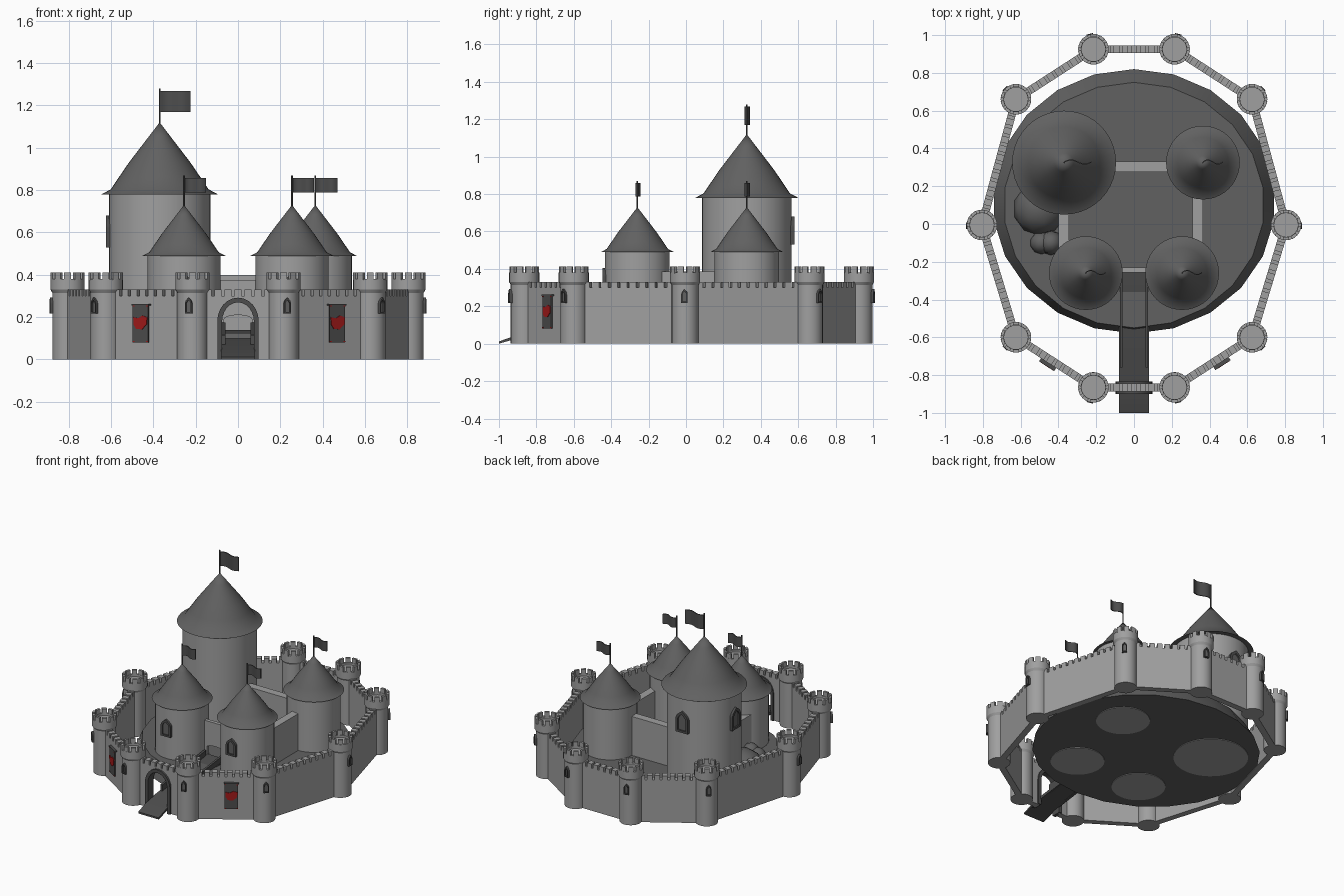
import bpy, bmesh, math
from mathutils import Matrix, Vector

cube = bpy.data.objects.get("Cube")
if cube:
    bpy.data.objects.remove(cube, do_unlink=True)
made = []


def material(name, rgb):
    m = bpy.data.materials.new(name)
    m.use_nodes = True
    m.diffuse_color = (*rgb, 1)
    m.node_tree.nodes["Principled BSDF"].inputs["Base Color"].default_value = (*rgb, 1)
    return m


stone = material("light_stone", (.35, .35, .35))
slate = material("dark_slate", (.12, .12, .12))
charcoal = material("charcoal", (.075, .075, .075))
red = material("banner_red", (.36, .01, .01))


def finish(bm, name, mat, loc=(0, 0, 0), turn=0):
    bmesh.ops.recalc_face_normals(bm, faces=bm.faces)
    mesh = bpy.data.meshes.new(name)
    bm.to_mesh(mesh)
    bm.free()
    mesh.materials.append(mat)
    ob = bpy.data.objects.new(name, mesh)
    ob.location = loc
    ob.rotation_euler.z = turn
    bpy.context.collection.objects.link(ob)
    made.append(ob)
    return ob


def add_prism(bm, profile, y0, y1, matrix=Matrix()):
    """Extrude an (x, z) outline from y0 to y1."""
    a, b = [[bm.verts.new(matrix @ Vector((x, y, z))) for x, z in profile] for y in (y0, y1)]
    bm.faces.new(a)
    bm.faces.new(b[::-1])
    for i in range(len(a)):
        bm.faces.new((a[i - 1], a[i], b[i], b[i - 1]))


def prism(name, mat, profile, y0, y1, loc=(0, 0, 0), turn=0):
    bm = bmesh.new()
    add_prism(bm, profile, y0, y1)
    return finish(bm, name, mat, loc, turn)


def rect(x0, x1, z0, z1):
    return [(x0, z0), (x1, z0), (x1, z1), (x0, z1)]


def lathe(name, mat, profile, loc, segments=32):
    bm = bmesh.new()
    vs = [bm.verts.new((r, 0, z)) for r, z in profile]
    edges = [bm.edges.new(pair) for pair in zip(vs, vs[1:])]
    bmesh.ops.spin(bm, geom=vs + edges, axis=(0, 0, 1), cent=(0, 0, 0),
                   angle=math.tau, steps=segments, use_duplicate=False)
    bmesh.ops.remove_doubles(bm, verts=bm.verts, dist=1e-5)
    return finish(bm, name, mat, loc)


def arch(hw, z0, spring, top, pointed=False, n=12):
    """Arch outline from the right foot over the crown to the left foot."""
    pts = [(hw, z0)]
    for i in range(n + 1):
        s = 2 * i / n - 1
        if pointed:
            pts.append((-hw * s * (2 - abs(s)), spring + (top - spring) * (1 - abs(s))))
        else:
            t = math.pi * i / n
            pts.append((hw * math.cos(t), spring + (top - spring) * math.sin(t)))
    return pts + [(-hw, z0)]


def arch_band(name, mat, outer, inner, y0, y1, loc, turn, closed):
    bm = bmesh.new()
    rings = [[bm.verts.new((x, y, z)) for x, z in line]
             for line, y in ((outer, y0), (inner, y0), (inner, y1), (outer, y1))]
    for i in range(0 if closed else 1, len(outer)):
        for k in range(4):
            bm.faces.new((rings[k - 1][i - 1], rings[k - 1][i], rings[k][i], rings[k][i - 1]))
    if not closed:
        for i in (0, -1):
            bm.faces.new([r[i] for r in rings])
    return finish(bm, name, mat, loc, turn)


def window(name, x, y, z, radius, angle, w, h):
    """Pointed window on a round tower, facing the given direction."""
    loc = (x + radius * math.cos(angle), y + radius * math.sin(angle), z)
    turn = angle + math.pi / 2
    outer = arch(w, -h, h * .2, h, True)
    inner = arch(w * .65, -h * .8, h * .15, h * .7, True)
    arch_band(name + "_frame", charcoal, outer, inner, -.014, .016, loc, turn, True)
    prism(name + "_pane", slate, inner, -.004, .003, loc, turn)


# Outer ring of towers, anticlockwise from the front
right = [(.215, -.865), (.625, -.6), (.805, -.005), (.625, .66), (.215, .925)]
ring = right + [(-x, y) for x, y in reversed(right)]
for i, (x, y) in enumerate(ring):
    lathe("ring_tower", stone,
          [(0, 0), (.072, 0), (.072, .315), (.081, .33), (.081, .38), (.063, .38),
           (.063, .365), (0, .365)], (x, y, 0), 24)
    bm = bmesh.new()
    for k in range(10):
        add_prism(bm, rect(-.016, .016, .375, .412), -.08, -.064,
                  Matrix.Rotation(math.tau * k / 10, 4, 'Z'))
    finish(bm, "ring_tower_merlons", stone, (x, y, 0))
    window("ring_window", x, y, .255, .07, math.atan2(y - .03, x), .017, .037)

# Curtain walls with battlements; the last one carries the gate
for i, p in enumerate(ring):
    a, b = Vector(p), Vector(ring[(i + 1) % len(ring)])
    mid, d = (a + b) / 2, b - a
    half, turn = d.length / 2 - .05, math.atan2(d.y, d.x)
    n = round(half * 2 / .05)
    step = 2 * half / n
    outline = []
    for k in range(n):
        u = half - k * step
        outline += [(u, .3), (u - step * .15, .3), (u - step * .15, .33),
                    (u - step * .85, .33), (u - step * .85, .3)]
    outline += [(-half, .3), (-half, 0)]
    gate = i == len(ring) - 1
    if gate:
        outline += arch(.08, 0, .18, .275)[::-1]
    outline.append((half, 0))
    loc = (mid.x, mid.y, 0)
    prism("gate_wall" if gate else "curtain_wall", stone, outline, -.021, .021, loc, turn)
    if gate:
        arch_band("gate_arch", charcoal, arch(.098, 0, .18, .292), arch(.075, 0, .18, .27),
                  -.035, .03, loc, turn, False)
    # Hanging banners either side of the gate
    if i in (0, len(ring) - 2):
        c = .035 if i == 0 else -.025
        prism("banner_rod", charcoal, rect(c - .048, c + .048, .255, .263), -.04, -.015, loc, turn)
        prism("banner_cloth", charcoal, rect(c - .043, c + .043, .08, .258), -.037, -.029, loc, turn)
        shield = [(-.038, .2), (-.01, .195), (.012, .207), (.04, .2), (.036, .165),
                  (.01, .142), (-.022, .145), (-.036, .165)]
        prism("banner_emblem", red, [(c + u, z) for u, z in shield], -.041, -.036, loc, turn)
        for s in (-1, 1):
            for z in (.082, .25):
                u = c + s * .038
                prism("banner_corner", red, rect(u - .005, u + .005, z, z + .006),
                      -.039, -.036, loc, turn)

# Mound with a sloping rim
bm = bmesh.new()
low, high = [[bm.verts.new((rx * math.cos(t), cy + ry * math.sin(t), z))
              for t in (math.tau * (k + .5) / 22 for k in range(22))]
             for rx, ry, cy, z in ((.75, .7, .12, .004), (.69, .65, .1, .125))]
bm.faces.new(low[::-1])
bm.faces.new(high)
for k in range(22):
    bm.faces.new((low[k - 1], low[k], high[k], high[k - 1]))
finish(bm, "mound", slate)

# Keep towers with flared roofs, poles and waving flags
roof = [(0, 0), (1, 0), (.84, .07), (.69, .25), (.53, .44), (.36, .62), (.18, .81), (0, 1)]
keep = [("great_tower", -.37, .325, .24, .275, .78, 1.12, 1.28, .145, .1),
        ("front_right_tower", -.255, -.26, .173, .195, .49, .73, .87, .105, .07),
        ("front_left_tower", .255, -.26, .173, .195, .49, .73, .87, .105, .07),
        ("back_left_tower", .365, .325, .173, .195, .49, .73, .87, .105, .07)]
for name, x, y, r, eave, z0, z1, tip, fw, fh in keep:
    lathe(name, stone, [(0, 0), (r, 0), (r, z0 + .01), (0, z0 + .01)], (x, y, 0), 40)
    lathe(name + "_roof", slate, [(eave * u, z0 + (z1 - z0) * v) for u, v in roof], (x, y, 0), 40)
    lathe(name + "_pole", charcoal, [(0, z1 - .03), (.004, z1 - .03), (.004, tip), (0, tip)],
          (x, y, 0), 8)
    top = []
    wave = [(fw * k / 12, .011 * math.sin(math.tau * k / 12)) for k in range(13)]
    strip = wave + [(u, v + .006) for u, v in reversed(wave)]
    flag = prism(name + "_flag", charcoal, strip, 0, fh, (x, y, tip - .012))
    flag.rotation_euler.x = -math.pi / 2
for angle in (math.pi / 2, math.pi):
    window("great_window", -.37, .325, .605, .24, angle, .048, .075)
for x in (-.255, .255):
    window("keep_window", x, -.26, .345, .173, -math.pi / 2, .038, .06)

# Walls joining the keep towers
prism("keep_back_wall", stone, rect(-.2, .25, .1, .4), .275, .33)
for x in (-.372, .338):
    prism("keep_side_wall", stone, rect(x - .027, x + .027, .1, .385), -.16, .2)
prism("keep_gate_wall", stone,
      [(-.12, .1), (-.12, .375), (.12, .375), (.12, .1)] + arch(.065, .1, .19, .21),
      -.256, -.23)

# Ramp through the gate, drawn along its length
quarter = math.pi / 2
prism("ramp", charcoal, [(-1, 0), (-.88, .035), (-.25, .12), (-.25, .14), (-.88, .055), (-1, .012)],
      -.08, .08, turn=quarter)
for s in (-.075, .06):
    prism("ramp_rail", charcoal, [(-.76, .05), (-.27, .11), (-.27, .175), (-.76, .115)],
          s, s + .015, turn=quarter)

# Boulders beside the great tower
for x, y, r, h in ((-.5, .08, .14, .13), (-.49, -.1, .06, .07), (-.44, -.1, .065, .09)):
    bm = bmesh.new()
    bmesh.ops.create_icosphere(bm, subdivisions=2, radius=1,
                               matrix=Matrix.Diagonal((r, r, h, 1)))
    finish(bm, "boulder", slate, (x, y, .13))

# Smooth the round parts and keep the edges sharp
bpy.ops.object.select_all(action='DESELECT')
for ob in made:
    ob.select_set(True)
bpy.context.view_layer.objects.active = made[0]
bpy.ops.object.shade_smooth_by_angle(angle=math.radians(30))
